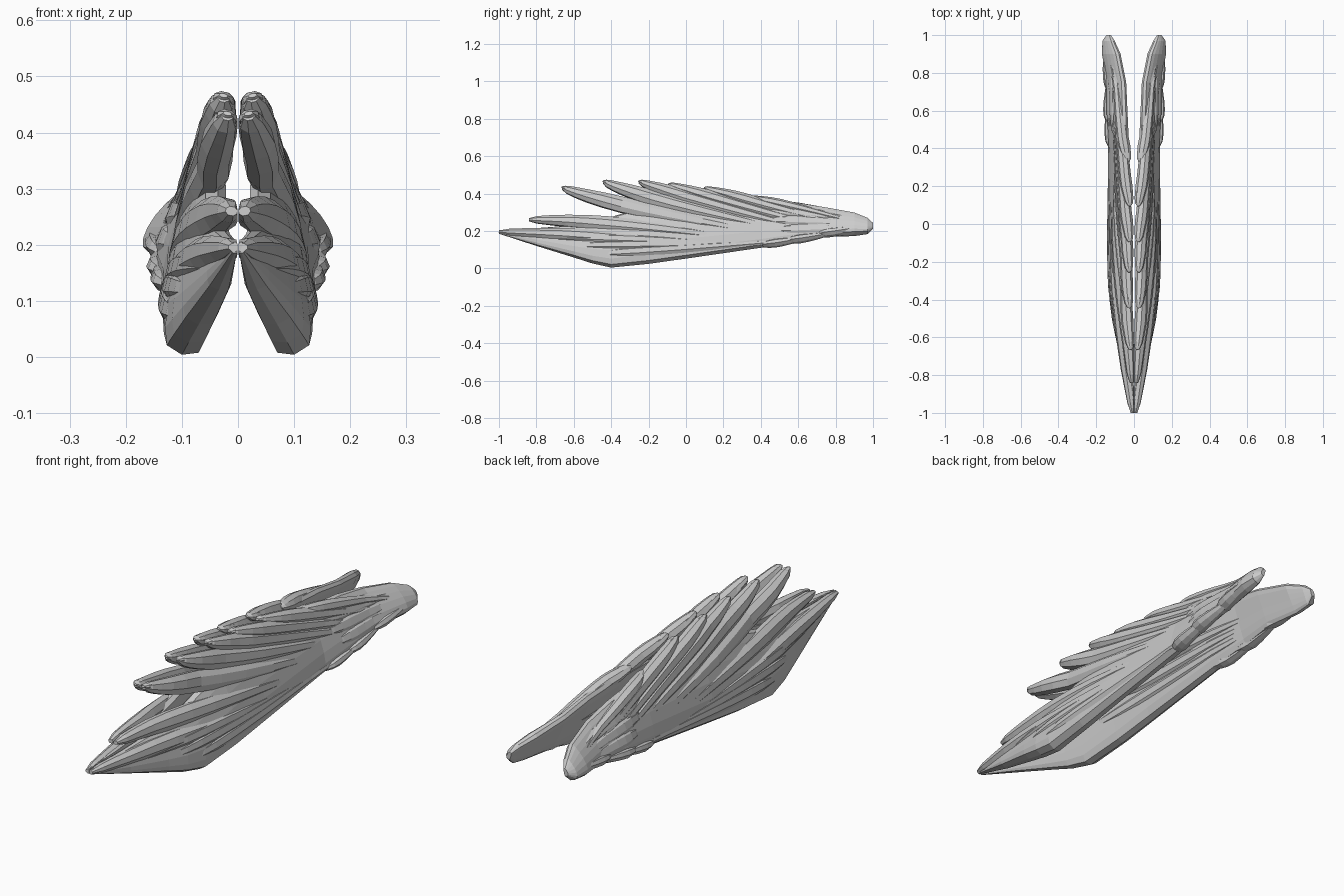
import bpy, bmesh, math
from mathutils import Vector

cube = bpy.data.objects.get("Cube")
if cube:
    bpy.data.objects.remove(cube)

grey = bpy.data.materials.new("feather_grey")
grey.use_nodes = True
COLOUR = (0.6, 0.6, 0.6, 1)
grey.diffuse_color = COLOUR
grey.node_tree.nodes["Principled BSDF"].inputs["Base Color"].default_value = COLOUR

# Wing sections: y, bottom z, bottom x, top z, top x, thickness
SECTIONS = [
    (-1.0, .185, .006, .205, .004, .012),
    (-.8, .12, .034, .215, .016, .05),
    (-.6, .058, .07, .23, .028, .072),
    (-.5, .026, .088, .25, .034, .08),
    (-.4, .004, .1, .275, .036, .084),
    (-.2, .024, .107, .335, .036, .08),
    (0, .052, .11, .375, .035, .074),
    (.4, .11, .114, .37, .036, .066),
    (.6, .145, .128, .352, .044, .064),
    (.75, .172, .128, .325, .05, .062),
    (.9, .18, .152, .295, .08, .066),
    (.97, .188, .152, .268, .11, .05),
    (1.0, .212, .138, .242, .126, .02),
]


def section(y):
    y = max(-1, min(1, y))
    for a, b in zip(SECTIONS, SECTIONS[1:]):
        if y <= b[0]:
            f = (y - a[0]) / (b[0] - a[0])
            return [p + (q - p) * f for p, q in zip(a, b)]


def on_wing(y, z):
    """Point on the middle surface of the wing."""
    _, zb, xb, zt, xt, th = section(y)
    t = (z - zb) / (zt - zb)
    x = xb + (xt - xb) * min(t, 1.15)
    x += th * .1 * math.sin(math.pi * max(0, min(1, t)))
    return Vector((max(x, .004), y, z))


def loft(name, rings):
    """Skin a list of point rings, cap the ends and mirror to the other wing."""
    bm = bmesh.new()
    loops = [[bm.verts.new(p) for p in ring] for ring in rings]
    n = len(loops[0])
    for a, b in zip(loops, loops[1:]):
        for i in range(n):
            j = (i + 1) % n
            bm.faces.new((a[i], a[j], b[j], b[i]))
    bm.faces.new(loops[0][::-1])
    bm.faces.new(loops[-1])
    bmesh.ops.recalc_face_normals(bm, faces=bm.faces)
    mesh = bpy.data.meshes.new(name)
    bm.to_mesh(mesh)
    bm.free()
    mesh.materials.append(grey)
    obj = bpy.data.objects.new(name, mesh)
    bpy.context.collection.objects.link(obj)
    obj.modifiers.new("other_wing", 'MIRROR').use_axis[0] = True


def wing_core():
    """Leaning slab, thick and blunt below, thinner above."""
    rings = []
    for y, zb, xb, zt, xt, th in SECTIONS:
        out = Vector((zt - zb, 0, xb - xt)).normalized()
        ring = []
        for i in range(16):
            a = 2 * math.pi * i / 16
            t = (1 - math.cos(a)) / 2
            side = math.copysign(abs(math.sin(a)) ** .45, math.sin(a))
            p = on_wing(y, zb + (zt - zb) * t) + out * side * th / 2 * (1.08 - .4 * t)
            ring.append((max(.002, p.x), y, p.z))
        rings.append(ring)
    loft("wing_core", rings)


def feather(name, tip, bend, root, half_width, thick, lift=0, steps=11):
    """Blade following a bent path over the wing surface, slim at both ends."""
    tip, bend, root = Vector(tip), Vector(bend), Vector(root)
    path = []
    for k in range(steps):
        t = (k / (steps - 1)) ** 1.3
        q = tip * (1 - t) ** 2 + bend * 2 * t * (1 - t) + root * t * t
        path.append((t, on_wing(*q)))
    rings = []
    for k, (t, p) in enumerate(path):
        along = (path[min(k + 1, steps - 1)][1] - path[max(k - 1, 0)][1]).normalized()
        _, zb, xb, zt, xt, _ = section(p.y)
        up = Vector((xt - xb, 0, zt - zb))
        up = (up - along * up.dot(along)).normalized()
        out = up.cross(along)
        if out.x < 0:
            out = -out
        grow = min(1, .3 + 1.4 * t ** .7) * (1 - .7 * t ** 3)
        w = half_width * grow * (1 if k else .65)
        d = thick * min(1, .6 + t * 2) * (1 - .6 * t ** 3) * (1 if k else .6)
        centre = p + out * lift * min(1, t * 3) * (1 - .5 * t ** 3)
        ring = []
        for i in range(8):
            a = 2 * math.pi * (i + .5) / 8
            v = centre + up * w * math.cos(a) + out * d * math.sin(a)
            v.x = max(.001, v.x)
            ring.append(v)
        rings.append(ring)
    loft(name, rings)


wing_core()

# Long flight feathers sweeping down to the leading edge: tip, bend, root, half width
FLIGHT = [
    ((-1.0, .195), (-.45, .175), (.2, .1), .04),
    ((-.84, .26), (-.4, .25), (.4, .14), .044),
    ((-.66, .43), (-.4, .325), (.5, .17), .048),
    ((-.44, .462), (-.25, .37), (.58, .19), .046),
    ((-.25, .462), (-.05, .383), (.66, .2), .042),
    ((-.09, .447), (.1, .38), (.74, .21), .038),
    ((.1, .427), (.3, .365), (.82, .225), .036),
    ((.33, .378), (.5, .34), (.9, .24), .03),
]
for i, (tip, bend, root, w) in enumerate(FLIGHT):
    feather(f"flight_feather_{i + 1}", tip, bend, root, w, .032, lift=.016)

# Upturned rounded ends of the upper feathers
for i, (tip, bend, root, w) in enumerate(FLIGHT[2:7]):
    y, z = tip
    feather(f"feather_end_{i + 1}", (y - .005, z + .004), (y + .05, z - .012),
            (y + .2, z - .06), .02, .022, steps=6)

# Lower blade feathers layered on the big front blade
for i in range(3):
    y, z = -.8 + .14 * i, .16 - .045 * i
    feather(f"blade_feather_{i + 1}", (y, z), (-.3, .16 - .04 * i),
            (.3 + .1 * i, .12 + .01 * i), .036, .03, lift=.018)

# Inner feathers lining the hollow between the wings
for i in range(3):
    feather(f"inner_feather_{i + 1}", (-.5 + .25 * i, .14 + .07 * i), (0, .14 + .06 * i),
            (.8, .21 + .02 * i), .036, .028, lift=-.018)

# Short covert feathers over the root
for i in range(3):
    f = i / 2
    feather(f"covert_feather_{i + 1}", (.34 + .12 * f, .31 - .11 * f),
            (.6, .295 - .09 * f), (.94, .25 - .04 * f), .04, .026, lift=.012)

# Rounded lumps along the leading edge
for i, (y, z) in enumerate([(.4, .125), (.53, .147), (.7, .18)]):
    feather(f"edge_feather_{i + 1}", (y, z), (y + .08, z + .004),
            (y + .24, z + .035), .024, .034, lift=.008, steps=7)
